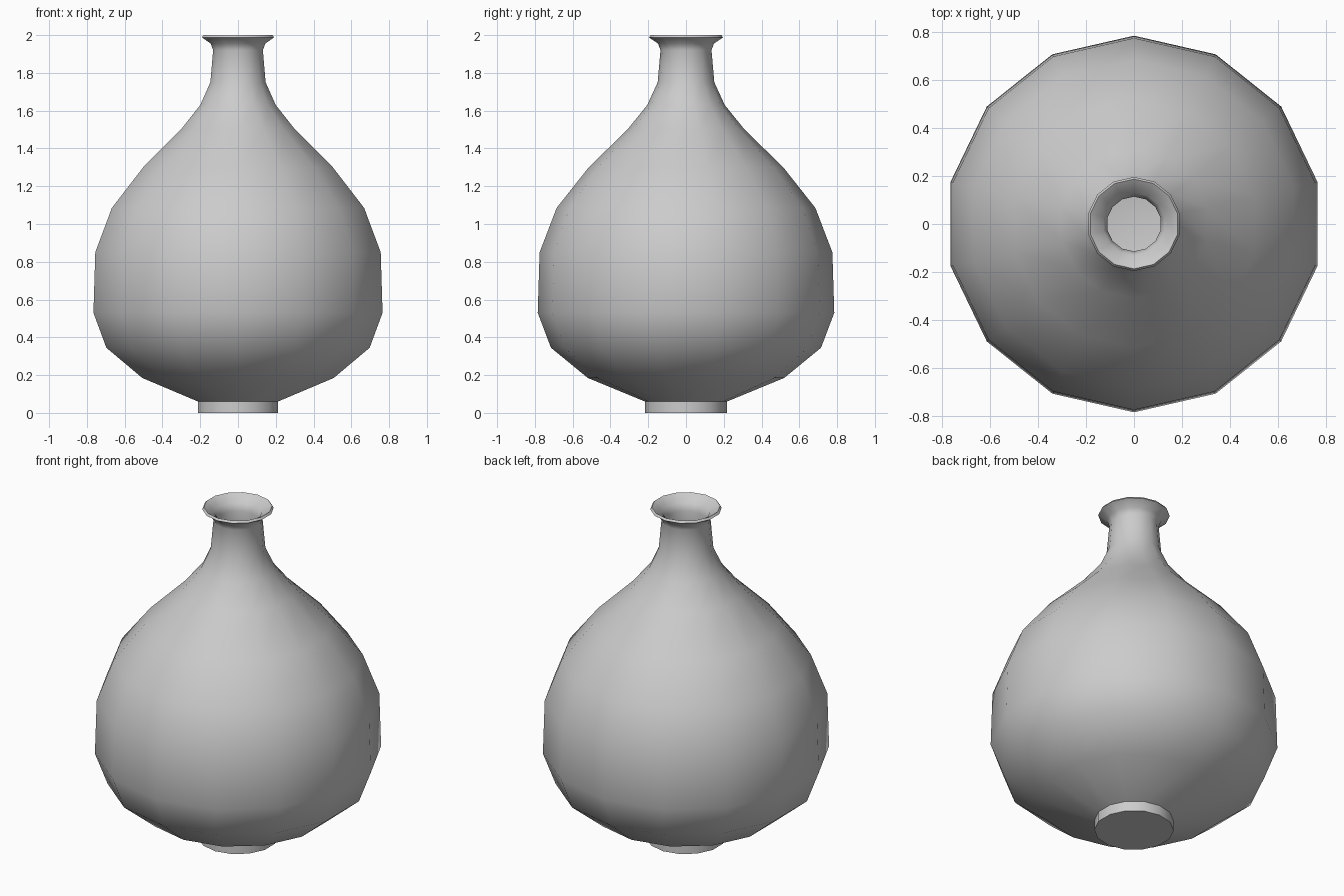
import bpy, bmesh, math

if "Cube" in bpy.data.objects:
    bpy.data.objects.remove(bpy.data.objects["Cube"])

SIDES = 14
WALL = 0.022

# outer profile: (radius, height) from foot to lip
outer = [(0.217, 0.0), (0.217, 0.06), (0.52, 0.185), (0.715, 0.345),
         (0.785, 0.53), (0.775, 0.85), (0.685, 1.085), (0.515, 1.30),
         (0.31, 1.50), (0.205, 1.63), (0.15, 1.75), (0.135, 1.92),
         (0.148, 1.955), (0.196, 1.988)]
# rim and flared mouth
rim = [(0.187, 2.0), (0.13, 1.963), (0.114, 1.92)]
# inner wall follows the outer one down to a flat floor
inner = [(r - WALL, z) for r, z in reversed(outer[2:11])] + [(0.20, 0.075)]


def lathe(name, profile):
    bm = bmesh.new()
    rings = []
    for r, z in profile:
        ring = []
        for i in range(SIDES):
            a = math.pi / 2 + 2 * math.pi * i / SIDES
            ring.append(bm.verts.new((r * math.cos(a), r * math.sin(a), z)))
        rings.append(ring)
    for a, b in zip(rings, rings[1:]):
        for i in range(SIDES):
            j = (i + 1) % SIDES
            bm.faces.new((a[i], a[j], b[j], b[i]))
    bm.faces.new(list(reversed(rings[0])))   # underside of the foot
    bm.faces.new(rings[-1])                  # inside floor
    bmesh.ops.recalc_face_normals(bm, faces=bm.faces)
    mesh = bpy.data.meshes.new(name)
    bm.to_mesh(mesh)
    bm.free()
    obj = bpy.data.objects.new(name, mesh)
    bpy.context.collection.objects.link(obj)
    return obj


vase = lathe("vase", outer + rim + inner)
bpy.context.view_layer.objects.active = vase
vase.select_set(True)
bpy.ops.object.shade_smooth_by_angle(angle=math.radians(45))
